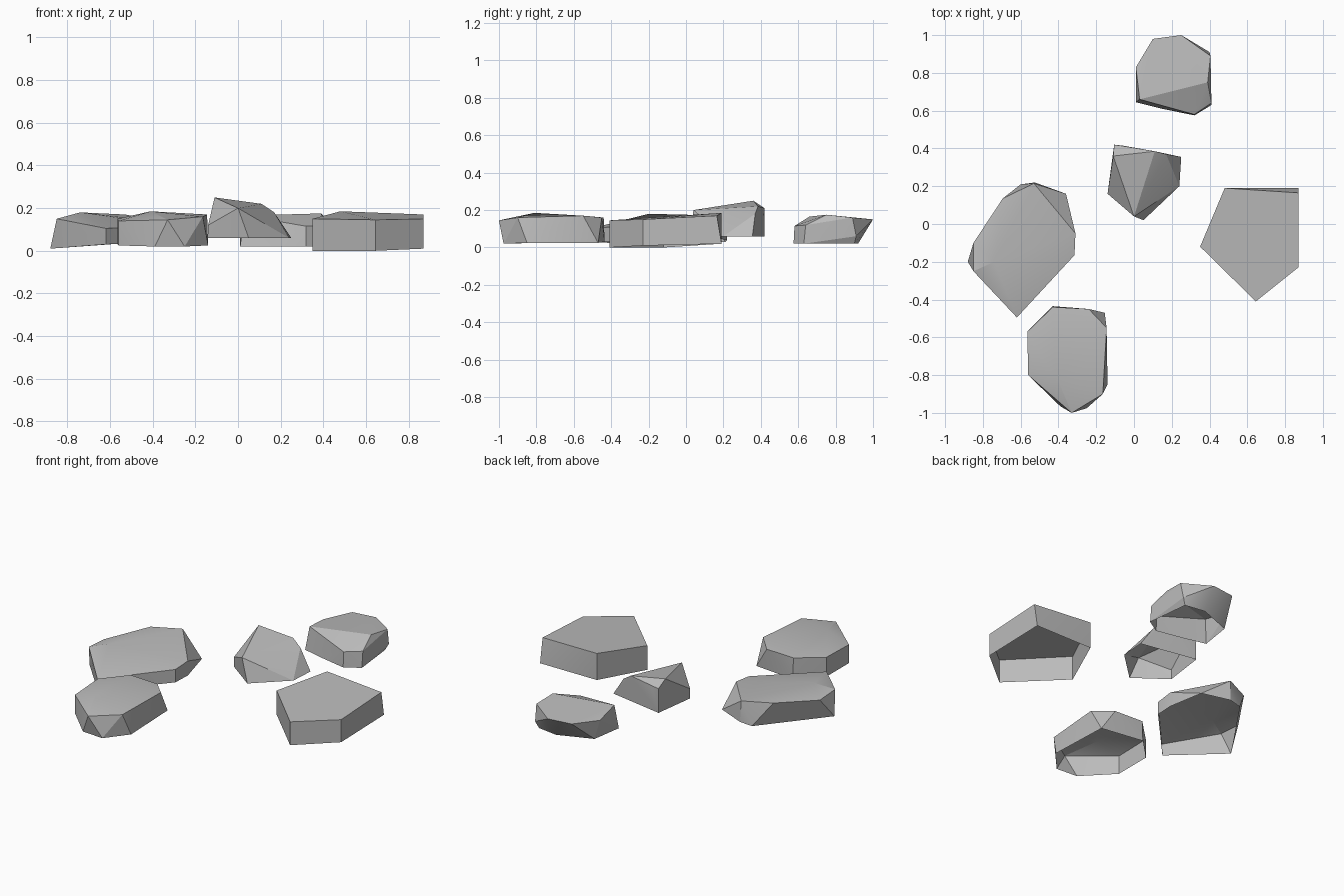
import bpy
import bmesh
import math

cube = bpy.data.objects.get("Cube")
if cube:
    bpy.data.objects.remove(cube, do_unlink=True)

CENTIMETRE = 0.01          # stone corners are given in hundredths of a unit
UNDERSIDE_NORMAL = -0.75   # faces pointing further down than this are left open

# One plain grey for every stone
stone_grey = bpy.data.materials.new("stone_grey")
stone_grey.use_nodes = True
grey = (0.5, 0.5, 0.5, 1.0)
stone_grey.diffuse_color = grey
principled = stone_grey.node_tree.nodes["Principled BSDF"]
principled.inputs["Base Color"].default_value = grey
principled.inputs["Roughness"].default_value = 0.9


def make_stone(name, crown, foot):
    """Wrap a faceted shell round the crown and foot corners, open underneath."""
    bm = bmesh.new()
    for corner in crown + foot:
        bm.verts.new([value * CENTIMETRE for value in corner])
    hull = bmesh.ops.convex_hull(bm, input=bm.verts[:])

    # Drop corners swallowed by the hull
    spare = set(hull["geom_interior"]) | set(hull["geom_unused"])
    spare_verts = [item for item in spare if isinstance(item, bmesh.types.BMVert)]
    bmesh.ops.delete(bm, geom=spare_verts, context="VERTS")

    # Face outwards, then open the underside
    bmesh.ops.recalc_face_normals(bm, faces=bm.faces[:])
    bm.normal_update()
    underside = [face for face in bm.faces if face.normal.z < UNDERSIDE_NORMAL]
    bmesh.ops.delete(bm, geom=underside, context="FACES")

    mesh = bpy.data.meshes.new(name)
    bm.to_mesh(mesh)
    bm.free()
    mesh.materials.append(stone_grey)
    stone = bpy.data.objects.new(name, mesh)
    bpy.context.collection.objects.link(stone)

    # Soften shallow creases only
    bpy.ops.object.select_all(action="DESELECT")
    stone.select_set(True)
    bpy.context.view_layer.objects.active = stone
    bpy.ops.object.shade_smooth_by_angle(angle=math.radians(20))
    return stone


# Five-sided slab on the left
make_stone(
    "left_slab",
    crown=[(35, -12, 15), (48, 19, 18.5), (87, 16.5, 17),
           (87, -23, 15), (64.5, -41, 14.5)],
    foot=[(35, -12, 0), (48, 19, 2), (87, 19, 2),
          (87, -23, 1), (64.5, -41, 0)],
)

# Rounded slab at the front
make_stone(
    "front_stone",
    crown=[(-56.5, -57, 15), (-43, -44, 16), (-24, -45, 16), (-14.5, -55, 17),
           (-16.5, -90, 16), (-33, -100, 14.5), (-56, -80, 14), (-41, -81, 18.5)],
    foot=[(-56.5, -57, 3), (-43, -43.5, 3), (-15.5, -47, 2.5), (-14, -85, 2.5),
          (-25, -97.5, 2), (-39, -96.5, 2), (-56, -80, 2.5)],
)

# Large stone on the right, with a sloping rear corner
make_stone(
    "right_stone",
    crown=[(-85, -10, 14), (-85, -25, 15), (-62, -49.5, 10.5), (-31.5, -16.5, 12),
           (-31, -5, 13), (-53, 21.5, 17), (-69.5, 13.5, 17), (-74, -20, 18)],
    foot=[(-88, -20, 1), (-62, -49, 3), (-31.5, -16.5, 4),
          (-31, -5, 4), (-36, 16, 5), (-52.5, 22, 4), (-60, 21, 3)],
)

# Small stone at the back, undercut behind
make_stone(
    "back_stone",
    crown=[(3, 66, 16.5), (1, 83, 14), (10, 98, 15), (25, 100, 15),
           (40.5, 89, 16), (39, 75, 17.5), (41, 64, 12), (32, 58, 11.5)],
    foot=[(1, 64.5, 2), (15, 61, 2), (32, 57.5, 2), (41, 63, 2),
          (40, 91, 6), (38, 90, 2), (25, 92, 2), (4, 84, 2)],
)

# Pointed stone in the middle
make_stone(
    "middle_stone",
    crown=[(-11, 36, 25), (11, 38.5, 22), (17, 37, 18), (0, 4, 20),
           (-14, 16, 12), (-10.5, 42, 21), (-6, 41.5, 20)],
    foot=[(-14, 16, 6), (5, 2, 6), (24, 20, 6), (25, 35.5, 6), (-10.5, 42, 6)],
)
